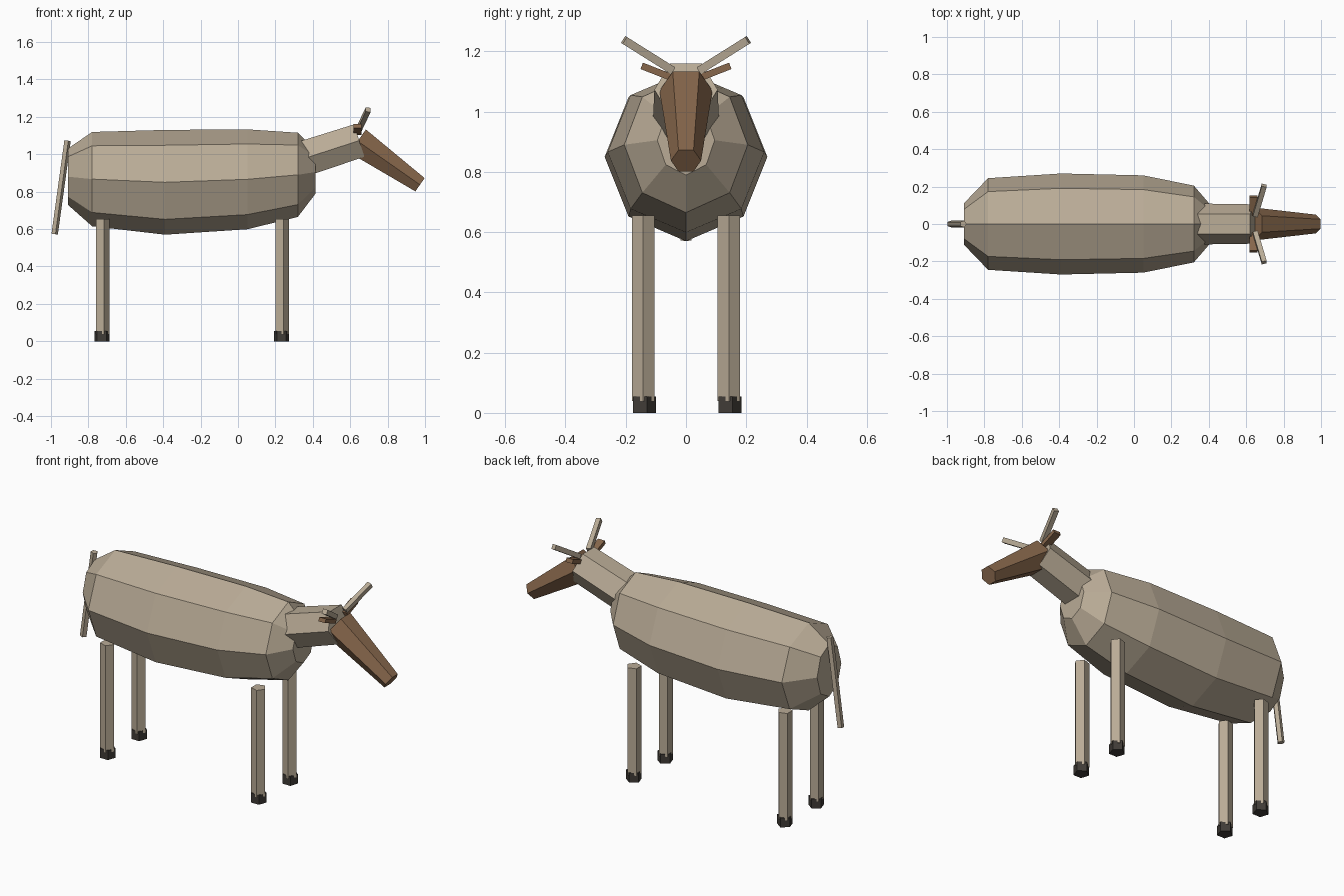
import bpy
import bmesh
from math import cos, sin, tau, pi
from mathutils import Vector

cube = bpy.data.objects.get("Cube")
if cube:
    bpy.data.objects.remove(cube, do_unlink=True)

X, Y = Vector((1, 0, 0)), Vector((0, 1, 0))


def material(name, srgb):
    colour = [(c / 255) ** 2.2 for c in srgb] + [1]
    mat = bpy.data.materials.new(name)
    mat.use_nodes = True
    mat.diffuse_color = colour
    mat.node_tree.nodes["Principled BSDF"].inputs["Base Color"].default_value = colour
    return mat


tan = material("tan hide", (184, 170, 149))
brown = material("brown face", (134, 103, 77))
dark = material("dark hoof", (66, 62, 58))


def loft(name, mat, sides, rings, ref, start=0.0, axis=None):
    """Skin capped rings (centre, radius along ref, radius across) with flat faces."""
    rings = [(Vector(c), ru, rv) for c, ru, rv in rings]
    axis = (axis or rings[-1][0] - rings[0][0]).normalized()
    u = (ref - axis * ref.dot(axis)).normalized()
    v = axis.cross(u)
    angles = [start + tau * i / sides for i in range(sides)]
    bm = bmesh.new()
    loops = [[bm.verts.new(c + u * ru * cos(a) + v * rv * sin(a)) for a in angles]
             for c, ru, rv in rings]
    for low, high in zip(loops, loops[1:]):
        for i in range(sides):
            j = (i + 1) % sides
            bm.faces.new((low[i], low[j], high[j], high[i]))
    bm.faces.new(loops[0])
    bm.faces.new(loops[-1])
    bmesh.ops.recalc_face_normals(bm, faces=bm.faces)
    mesh = bpy.data.meshes.new(name)
    bm.to_mesh(mesh)
    bm.free()
    mesh.materials.append(mat)
    obj = bpy.data.objects.new(name, mesh)
    bpy.context.collection.objects.link(obj)
    return obj


def rod(name, mat, sides, a, b, ra, rb, ref, start=0.0):
    return loft(name, mat, sides, [(a, ra, ra), (b, rb, rb)], ref, start)


# Barrel body: x, centre height, half width, half height
body = [(-0.91, 0.88, 0.11, 0.15), (-0.78, 0.867, 0.245, 0.252),
        (-0.39, 0.85, 0.27, 0.28), (0.05, 0.866, 0.26, 0.267),
        (0.32, 0.89, 0.205, 0.225), (0.415, 0.905, 0.095, 0.115)]
loft("body", tan, 8, [((x, 0, z), w, h) for x, z, w, h in body], Y, axis=X)

# Neck, muzzle and tail
rod("neck", tan, 6, (0.30, 0, 0.96), (0.648, 0, 1.073), 0.11, 0.105, Y)
rod("muzzle", brown, 6, (0.64, 0, 1.07), (0.973, 0, 0.837), 0.088, 0.05, Y)
rod("tail", tan, 5, (-0.913, 0, 1.073), (-0.982, 0, 0.573), 0.019, 0.019, X)

for side, s in (("left", 1), ("right", -1)):
    # Legs and hooves
    for end, x in (("front", 0.232), ("hind", -0.728)):
        y = 0.142 * s
        rod(f"{end}_{side}_leg", tan, 5, (x, y, 0.04), (x, y, 0.655), 0.04, 0.04, X)
        rod(f"{end}_{side}_hoof", dark, 5, (x, y, 0), (x, y, 0.054), 0.042, 0.042, Y)

    # Flat ears and slim horns
    ear = [((0.638, 0.05 * s, 1.114), 0.03, 0.016),
           ((0.638, 0.147 * s, 1.152), 0.03, 0.016)]
    loft(f"{side}_ear", brown, 4, ear, X, start=pi / 4)
    rod(f"{side}_horn", tan, 4, (0.648, 0.045 * s, 1.137), (0.696, 0.206 * s, 1.238),
        0.019, 0.019, X, start=pi / 4)
